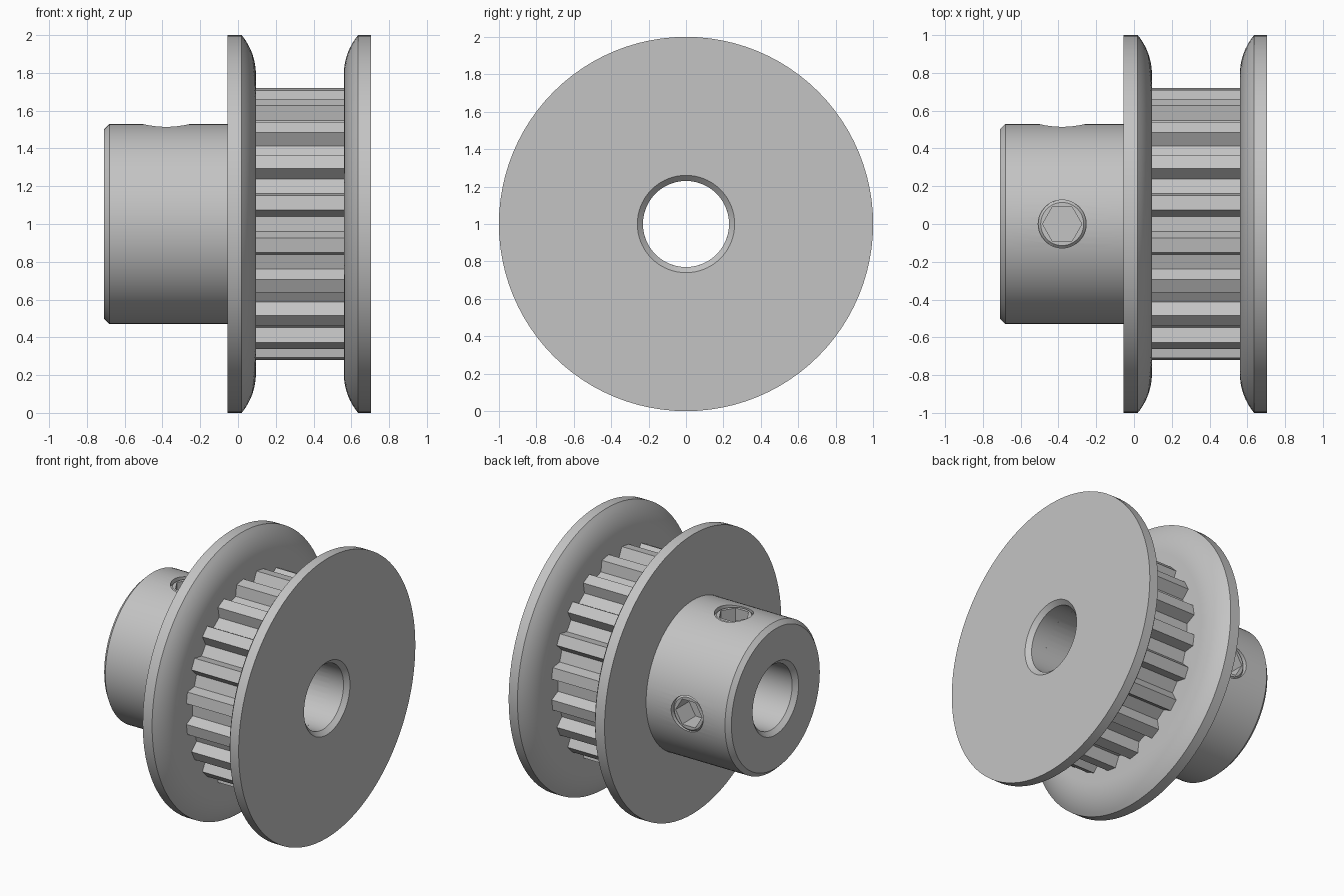
import bpy, bmesh
from math import sin, cos, pi, radians, sqrt, asin
from mathutils import Matrix, Vector

default = bpy.data.objects.get("Cube")
if default:
    bpy.data.objects.remove(default, do_unlink=True)

# Single metal colour
metal = bpy.data.materials.new("light grey metal")
metal.use_nodes = True
GREY = (0.55, 0.55, 0.55, 1)
metal.diffuse_color = GREY
metal.node_tree.nodes["Principled BSDF"].inputs["Base Color"].default_value = GREY

AXIS = Matrix.Translation((0, 0, 1))
BORE, BORE_EDGE = 0.23, 0.26
ROUND = [2 * pi * i / 96 for i in range(96)]


def finish(name, bm, matrix=AXIS):
    bmesh.ops.recalc_face_normals(bm, faces=bm.faces)
    bm.transform(matrix)
    mesh = bpy.data.meshes.new(name)
    bm.to_mesh(mesh)
    bm.free()
    mesh.materials.append(metal)
    obj = bpy.data.objects.new(name, mesh)
    bpy.context.collection.objects.link(obj)
    return obj


def smooth(obj):
    bpy.ops.object.select_all(action='DESELECT')
    obj.select_set(True)
    bpy.context.view_layer.objects.active = obj
    bpy.ops.object.shade_smooth_by_angle(angle=radians(25))


def cut(obj, cutter):
    bpy.context.view_layer.objects.active = obj
    mod = obj.modifiers.new("cut", 'BOOLEAN')
    mod.operation, mod.solver, mod.object = 'DIFFERENCE', 'EXACT', cutter
    bpy.ops.object.modifier_apply(modifier=mod.name)
    bpy.data.objects.remove(cutter, do_unlink=True)


def ring_body(name, sections, angles=ROUND):
    """Closed ring around the x axis; a radius may be a number or a list."""
    bm = bmesh.new()
    n = len(angles)
    rings = []
    for x, r in sections:
        radii = r if isinstance(r, list) else [r] * n
        rings.append([bm.verts.new((x, q * cos(a), q * sin(a)))
                      for q, a in zip(radii, angles)])
    for a, b in zip(rings, rings[1:] + rings[:1]):
        for i in range(n):
            j = (i + 1) % n
            bm.faces.new((a[i], a[j], b[j], b[i]))
    return finish(name, bm)


def prism(name, sides, radius, low, high, matrix, chamfer=0, turn=0):
    """Solid prism standing on local z, with an optional chamfered top rim."""
    bm = bmesh.new()
    made = bmesh.ops.create_cone(bm, cap_ends=True, segments=sides, radius1=radius,
                                 radius2=radius, depth=high - low,
                                 matrix=Matrix.Translation((0, 0, (low + high) / 2))
                                 @ Matrix.Rotation(turn, 4, 'Z'))
    if chamfer:
        rim = [e for e in bm.edges if all(v.co.z > high - 0.001 for v in e.verts)]
        bmesh.ops.bevel(bm, geom=rim, offset=chamfer, segments=1, affect='EDGES')
    return finish(name, bm, matrix)


# Hub with chamfered end and bore
hub = ring_body("hub", [(-0.055, BORE), (-0.055, 0.53), (-0.68, 0.53),
                        (-0.71, 0.50), (-0.71, BORE_EDGE), (-0.68, BORE)])

# Set screws in the hub: one on top, one at the back
for label, direction in (("top", 0), ("back", -pi / 2)):
    place = AXIS @ Matrix.Rotation(direction, 4, 'X') @ Matrix.Translation((-0.38, 0, 0))
    cut(hub, prism("hole_cutter", 48, 0.127, 0.3, 0.7, place))
    screw = prism(label + "_set_screw", 48, 0.1268, 0.28, 0.512, place, chamfer=0.013)
    cut(screw, prism("socket_cutter", 6, 0.104, 0.36, 0.7, place, turn=pi / 2))
    smooth(screw)
smooth(hub)


# Flanges: flat outside, rounded shoulder facing the belt
def flange(name, outer, inner, outer_bore):
    side = 1 if inner > outer else -1
    shoulder_r, arc_r = 0.79, 0.33
    sweep = asin((1 - shoulder_r) / arc_r)
    arc = [(inner - side * arc_r * (1 - cos(t)), shoulder_r + arc_r * sin(t))
           for t in (sweep * (1 - k / 8) for k in range(9))]
    bore = [(inner, BORE)]
    if outer_bore > BORE:
        bore.append((outer + side * 0.03, BORE))
    smooth(ring_body(name, [(outer, outer_bore), (outer, 1.0)] + arc + bore))


flange("inner_flange", -0.055, 0.095, BORE)
flange("outer_flange", 0.705, 0.56, BORE_EDGE)

# Toothed belt drum: trapezoid teeth with a gap centred on each main axis
TEETH, TIP, ROOT = 20, 0.724, 0.65
angles, radii = [], []
for k in range(TEETH):
    for offset, r in ((3.55, ROOT), (5.9, TIP), (12.1, TIP), (14.45, ROOT)):
        angles.append(radians(k * 360 / TEETH + offset))
        radii.append(r)
smooth(ring_body("toothed_drum", [(0.095, BORE), (0.095, radii),
                                  (0.56, radii), (0.56, BORE)], angles))
